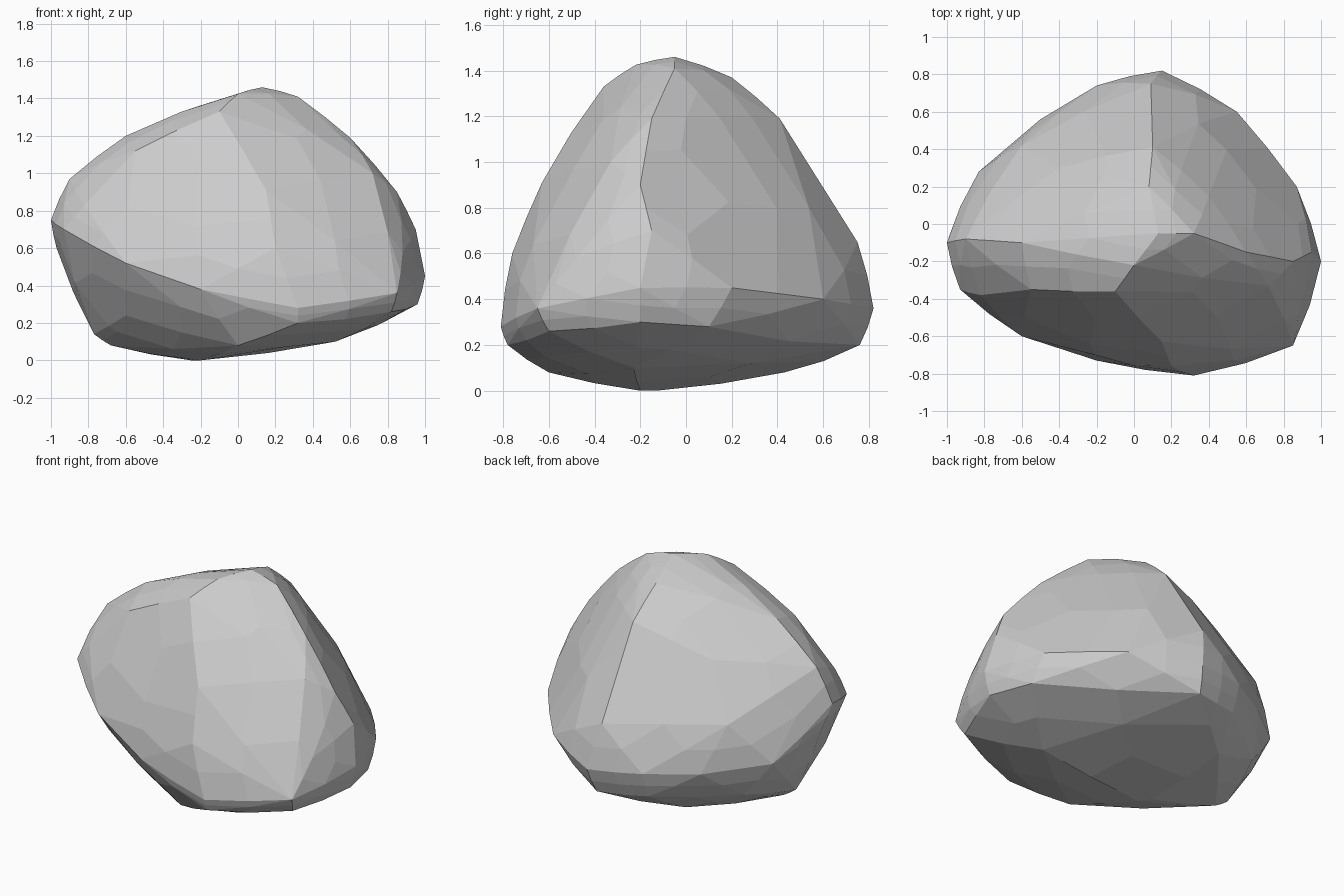
import bpy, bmesh, math
from mathutils import Vector

if "Cube" in bpy.data.objects:
    bpy.data.objects.remove(bpy.data.objects["Cube"])

# Key corners of the boulder, grouped by height
base = [(-.2, -.2, 0), (-.25, -.13, 0), (.0, -.6, .08), (.52, -.23, .1),
        (-.68, -.05, .08), (-.77, -.05, .14), (-.3, .43, .08), (-.6, -.36, .24)]
lower_rim = [(.32, -.78, .2), (.82, -.6, .26), (.96, -.2, .3), (.88, .1, .28),
             (.12, .76, .2), (-.2, .68, .22), (-.65, .33, .22)]
girdle = [(.32, -.81, .28), (.85, -.65, .36), (1, -.2, .45),
          (.87, .2, .45), (.55, .6, .4), (.15, .82, .36), (-.2, .74, .39),
          (-.5, .56, .4), (-.83, .28, .45), (-.97, -.03, .6), (-1, -.1, .75),
          (-.93, -.35, .7), (-.6, -.6, .52), (-.2, -.73, .38)]
shoulder = [(.2, -.76, .6), (.15, -.63, .91), (.88, -.48, .58), (.95, -.15, .7),
            (.85, -.2, .9), (.09, .75, .65), (-.6, .42, .7), (-.9, -.08, .97),
            (-.82, -.38, .83), (.72, -.33, 1.0)]
crown = [(-.6, -.1, 1.2), (-.55, -.35, 1.12), (-.1, -.36, 1.33), (0, -.22, 1.425),
         (.13, -.05, 1.46), (.32, -.05, 1.41), (.6, -.15, 1.19),
         (.08, .2, 1.37), (.1, .41, 1.19), (.4, .15, 1.19), (-.4, .3, 1.03)]


def wrap(points):
    """Convex faceted shell around a set of points."""
    bm = bmesh.new()
    for p in points:
        bm.verts.new(p)
    bmesh.ops.convex_hull(bm, input=bm.verts[:])
    loose = [v for v in bm.verts if not v.link_faces]
    bmesh.ops.delete(bm, geom=loose, context='VERTS')
    bmesh.ops.recalc_face_normals(bm, faces=bm.faces[:])
    bm.normal_update()
    return bm


def worn(points, amount):
    """Add a slightly bulged point on every edge, kept inside the overall size."""
    bm = wrap(points)
    result = [v.co.copy() for v in bm.verts]
    for e in bm.edges:
        a, b = e.verts
        d = b.co - a.co
        bulge = d.dot(b.normal) * b.normal - d.dot(a.normal) * a.normal
        p = (a.co + b.co) / 2 + bulge * amount
        result.append(Vector((max(-1, min(1, p.x)), max(-.82, min(.82, p.y)),
                              max(0, min(1.46, p.z)))))
    bm.free()
    return result


# Boulder: rounded once, then nearly flat triangles merged into facets
bm = wrap(worn(base + lower_rim + girdle + shoulder + crown, .05))
bmesh.ops.dissolve_limit(bm, angle_limit=math.radians(4),
                         verts=bm.verts[:], edges=bm.edges[:])
mesh = bpy.data.meshes.new("boulder")
bm.to_mesh(mesh)
bm.free()
boulder = bpy.data.objects.new("boulder", mesh)
bpy.context.collection.objects.link(boulder)
